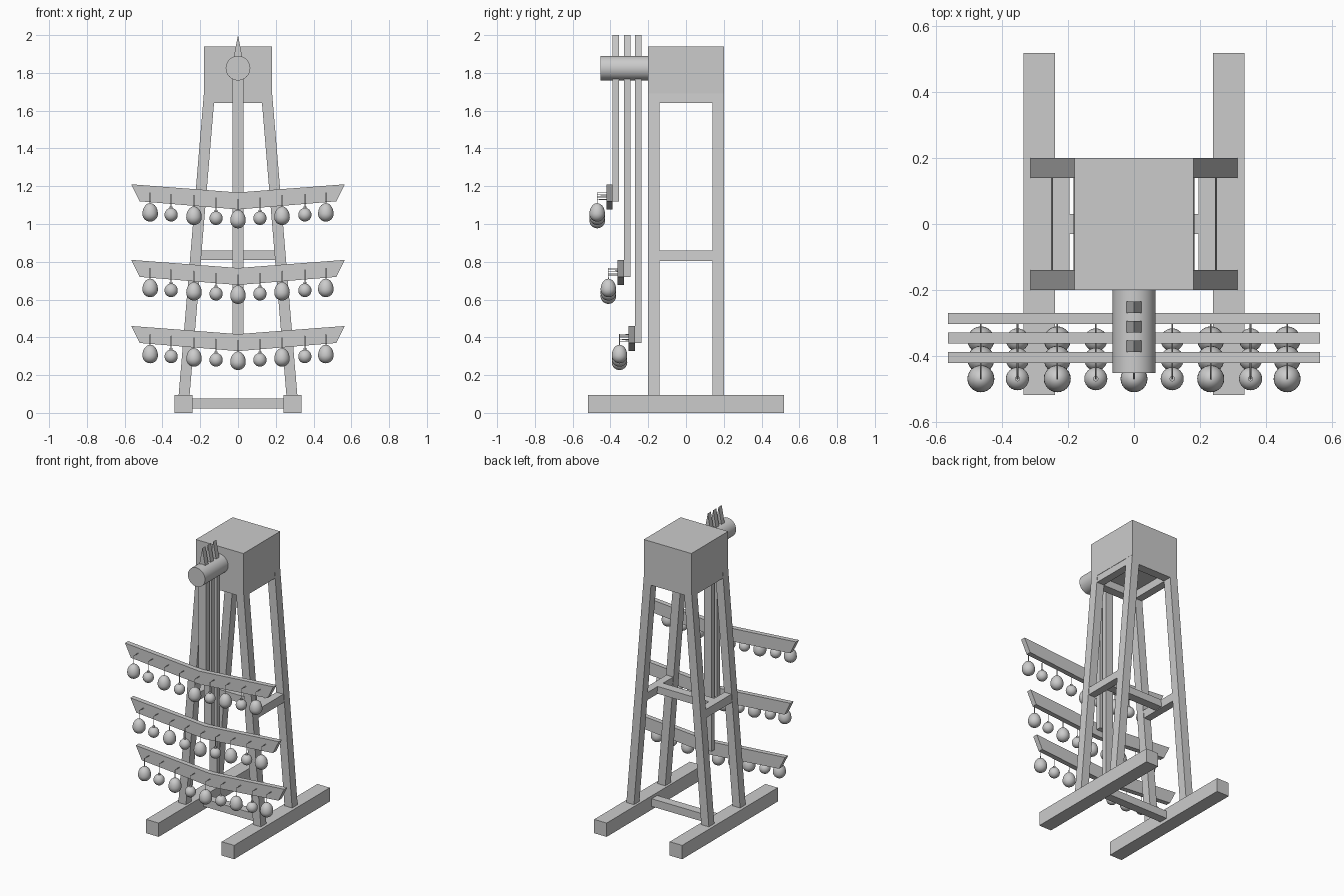
import bpy, bmesh, math
from mathutils import Vector

if "Cube" in bpy.data.objects:
    bpy.data.objects.remove(bpy.data.objects["Cube"])

SLOPE = 0.0765  # rise of the hanging boards towards their ends


def add(name, mesh, loc=(0, 0, 0)):
    ob = bpy.data.objects.new(name, mesh)
    ob.location = loc
    bpy.context.collection.objects.link(ob)
    return ob


def prism(name, outline, y0, y1):
    """Extrude an x-z outline from y0 to y1."""
    bm = bmesh.new()
    face = bm.faces.new([bm.verts.new((x, y0, z)) for x, z in outline])
    ext = bmesh.ops.extrude_face_region(bm, geom=[face])
    bmesh.ops.translate(bm, vec=(0, y1 - y0, 0),
                        verts=[v for v in ext['geom'] if isinstance(v, bmesh.types.BMVert)])
    bmesh.ops.recalc_face_normals(bm, faces=bm.faces)
    me = bpy.data.meshes.new(name)
    bm.to_mesh(me)
    bm.free()
    return add(name, me)


def box(name, x0, x1, y0, y1, z0, z1):
    return prism(name, [(x0, z0), (x1, z0), (x1, z1), (x0, z1)], y0, y1)


def leg_x(z):
    """Centre line of the leaning legs."""
    return 0.285 - 0.0835 * (z - 0.095)


def leaning(side, z0, z1, half):
    return [(side * (leg_x(z) + d), z)
            for z, d in ((z0, -half), (z0, half), (z1, half), (z1, -half))]


def ball(name, radius, top, cap):
    """Round drop with its top at z = 0; optional small neck."""
    bm = bmesh.new()
    bmesh.ops.create_uvsphere(bm, u_segments=24, v_segments=14, radius=radius)
    for v in bm.verts:
        if v.co.z > 0:
            v.co.z *= top / radius
    for v in bm.verts:
        v.co.z -= top
    for f in bm.faces:
        f.smooth = True
    if cap:
        new = bmesh.ops.create_cone(bm, cap_ends=True, segments=12, radius1=0.008,
                                    radius2=0.008, depth=0.012)
        bmesh.ops.translate(bm, verts=new['verts'], vec=(0, 0, 0.002))
    me = bpy.data.meshes.new(name)
    bm.to_mesh(me)
    bm.free()
    return me


# base rails, legs and side braces
for side, label in ((-1, "left"), (1, "right")):
    box(label + "_base_rail", side * 0.24, side * 0.335, -0.52, 0.52, 0, 0.095)
    for y, end in ((-0.17, "front"), (0.17, "back")):
        prism(f"{label}_{end}_leg", leaning(side, 0.09, 1.69, 0.029), y - 0.03, y + 0.03)
    prism(label + "_side_brace", leaning(side, 0.805, 0.86, 0.026), -0.14, 0.14)
    prism(label + "_top_frame_bar", leaning(side, 1.64, 1.69, 0.027), -0.14, 0.14)

# cross braces and frame under the housing
box("base_cross_brace", -0.25, 0.25, -0.03, 0.03, 0.022, 0.075)
box("middle_cross_brace", -0.205, 0.205, -0.03, 0.03, 0.81, 0.86)
for y, end in ((-0.17, "front"), (0.17, "back")):
    box(end + "_top_frame_bar", -0.13, 0.13, y - 0.03, y + 0.03, 1.64, 1.69)

# housing and axle
box("housing", -0.181, 0.181, -0.2, 0.2, 1.69, 1.94)
bpy.ops.mesh.primitive_cylinder_add(vertices=48, radius=0.065, depth=0.26,
                                    location=(0, -0.322, 1.825),
                                    rotation=(math.pi / 2, 0, 0))
axle = bpy.context.object
axle.name = "axle"
bpy.ops.object.shade_smooth_by_angle()

# three swinging arms, each with a board of hanging drops
large = ball("large_drop", 0.041, 0.057, False)
small = ball("small_drop", 0.035, 0.037, True)
rows = [("upper", -0.371, 0.0, 1.12), ("middle", -0.312, -0.4, 0.72),
        ("lower", -0.253, -0.75, 0.37)]
xs = [0, 0.116, 0.233, 0.354, 0.465]

for label, y, dz, bottom in rows:
    # arm with a pointed top
    prism(label + "_arm", [(-0.029, bottom), (0.029, bottom), (0.029, 1.85),
                           (0, 2.0), (-0.029, 1.85)], y - 0.017, y + 0.017)
    # shallow V board with slanted ends
    top, low = 1.167 + dz, 1.077 + dz
    prism(label + "_board",
          [(-0.565, top + 0.043), (-0.52, low + 0.043), (0, low), (0.52, low + 0.043),
           (0.565, top + 0.043), (0, top)], y - 0.051, y - 0.017)
    for i in range(-4, 5):
        x = math.copysign(xs[abs(i)], i)
        hook = 1.13 + dz + SLOPE * abs(x)
        is_small = i % 2 == 1
        drop_top = hook - (0.072 if is_small else 0.055)
        py = y - 0.099
        add(f"{label}_drop", small if is_small else large, (x, py, drop_top))
        # bent wire hook
        cu = bpy.data.curves.new(label + "_hook", 'CURVE')
        cu.dimensions = '3D'
        cu.bevel_depth = 0.0025
        cu.bevel_resolution = 1
        sp = cu.splines.new('POLY')
        sp.points.add(2)
        for p, co in zip(sp.points, ((x, y - 0.045, hook), (x, py, hook),
                                     (x, py, drop_top - 0.005))):
            p.co = (*co, 1)
        add(label + "_hook", cu)
